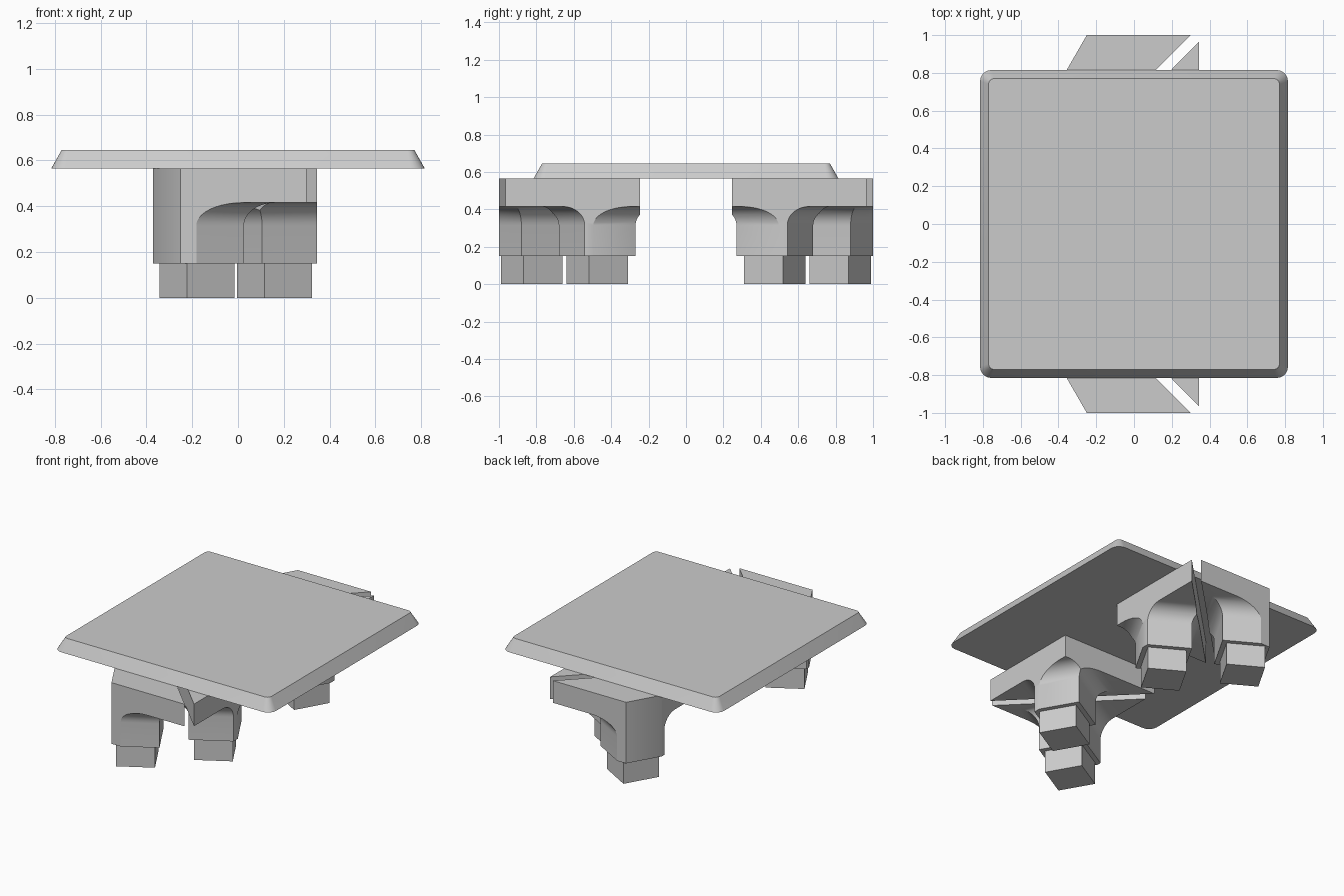
import bpy, bmesh, math
from mathutils import Vector

cube = bpy.data.objects.get("Cube")
if cube:
    bpy.data.objects.remove(cube)

grey = bpy.data.materials.new("light_grey")
grey.use_nodes = True
colour = (0.6, 0.6, 0.6, 1)
grey.diffuse_color = colour
grey.node_tree.nodes["Principled BSDF"].inputs["Base Color"].default_value = colour

TILT = math.radians(30)          # legs are turned against the tray
FOOT_TOP, SLAB_LOW, SLAB_TOP = 0.15, 0.415, 0.565
PLATE_TOP = 0.645
LEG_HALF, FOOT_HALF, FILLET = 0.15, 0.12, 0.1


def finish(name, bm, smooth=True):
    bmesh.ops.recalc_face_normals(bm, faces=bm.faces)
    mesh = bpy.data.meshes.new(name)
    bm.to_mesh(mesh)
    bm.free()
    mesh.materials.append(grey)
    obj = bpy.data.objects.new(name, mesh)
    bpy.context.collection.objects.link(obj)
    if smooth:
        bpy.ops.object.select_all(action='DESELECT')
        obj.select_set(True)
        bpy.context.view_layer.objects.active = obj
        bpy.ops.object.shade_smooth_by_angle(angle=math.radians(30))
    return obj


def loft(rings):
    """Skin a stack of equal-length rings and cap both ends."""
    bm = bmesh.new()
    loops = [[bm.verts.new(p) for p in ring] for ring in rings]
    n = len(loops[0])
    for low, high in zip(loops, loops[1:]):
        for i in range(n):
            j = (i + 1) % n
            bm.faces.new((low[i], low[j], high[j], high[i]))
    bm.faces.new(loops[0][::-1])
    bm.faces.new(loops[-1])
    return bm


def square(centre, half, z):
    r = half * math.sqrt(2)
    angles = [TILT + math.pi / 4 + k * math.pi / 2 for k in range(4)]
    return [(centre[0] + r * math.cos(a), centre[1] + r * math.sin(a), z) for a in angles]


def rounded_square(half, radius, z, steps=6):
    ring = []
    for k in range(4):
        mid = math.pi / 4 + k * math.pi / 2
        c = (half - radius) * math.sqrt(2)
        for s in range(steps + 1):
            a = k * math.pi / 2 + s / steps * math.pi / 2
            ring.append((c * math.cos(mid) + radius * math.cos(a),
                         c * math.sin(mid) + radius * math.sin(a), z))
    return ring


def trim(bm, outline):
    """Cut the solid to a convex counter-clockwise outline."""
    for a, b in zip(outline, outline[1:] + outline[:1]):
        normal = Vector((b[1] - a[1], a[0] - b[0], 0))
        bmesh.ops.bisect_plane(bm, geom=bm.verts[:] + bm.edges[:] + bm.faces[:],
                               plane_co=(a[0], a[1], 0), plane_no=normal,
                               clear_outer=True, dist=1e-5)
        rim = [e for e in bm.edges if e.is_boundary]
        bmesh.ops.holes_fill(bm, edges=rim, sides=0)


def bracket(name, centre, outline, flip):
    # leg flaring through a fillet into the slab, trimmed to the outline
    rings = [square(centre, LEG_HALF, FOOT_TOP)]
    for i in range(11):
        a = i / 10 * math.pi / 2
        rings.append(square(centre, LEG_HALF + FILLET * (1 - math.cos(a)),
                            SLAB_LOW - FILLET * (1 - math.sin(a))))
    rings += [square(centre, 2, SLAB_LOW), square(centre, 2, SLAB_TOP)]
    body = loft(rings)
    trim(body, outline)
    foot = loft([square(centre, FOOT_HALF, 0), square(centre, FOOT_HALF, FOOT_TOP)])
    for part, bm, smooth in (("leg", body, True), ("foot", foot, False)):
        if flip:
            bmesh.ops.scale(bm, vec=(1, -1, 1), verts=bm.verts)
        finish(f"{name}_{part}", bm, smooth)


# Top plate with sloping rim
finish("top_plate", loft([rounded_square(0.815, 0.06, SLAB_TOP),
                          rounded_square(0.77, 0.03, PLATE_TOP)]))

# Two brackets split by a diagonal slot, mirrored to the back
outer = [(0.30, -1.0), (-0.371, -0.33), (-0.371, -0.79), (-0.25, -1.0)]
inner = [(0.345, -0.965), (0.345, -0.247), (-0.37, -0.247)]
for end, flip in (("front", False), ("back", True)):
    bracket(f"{end}_outer", (-0.179, -0.825), outer, flip)
    bracket(f"{end}_inner", (0.16, -0.475), inner, flip)
